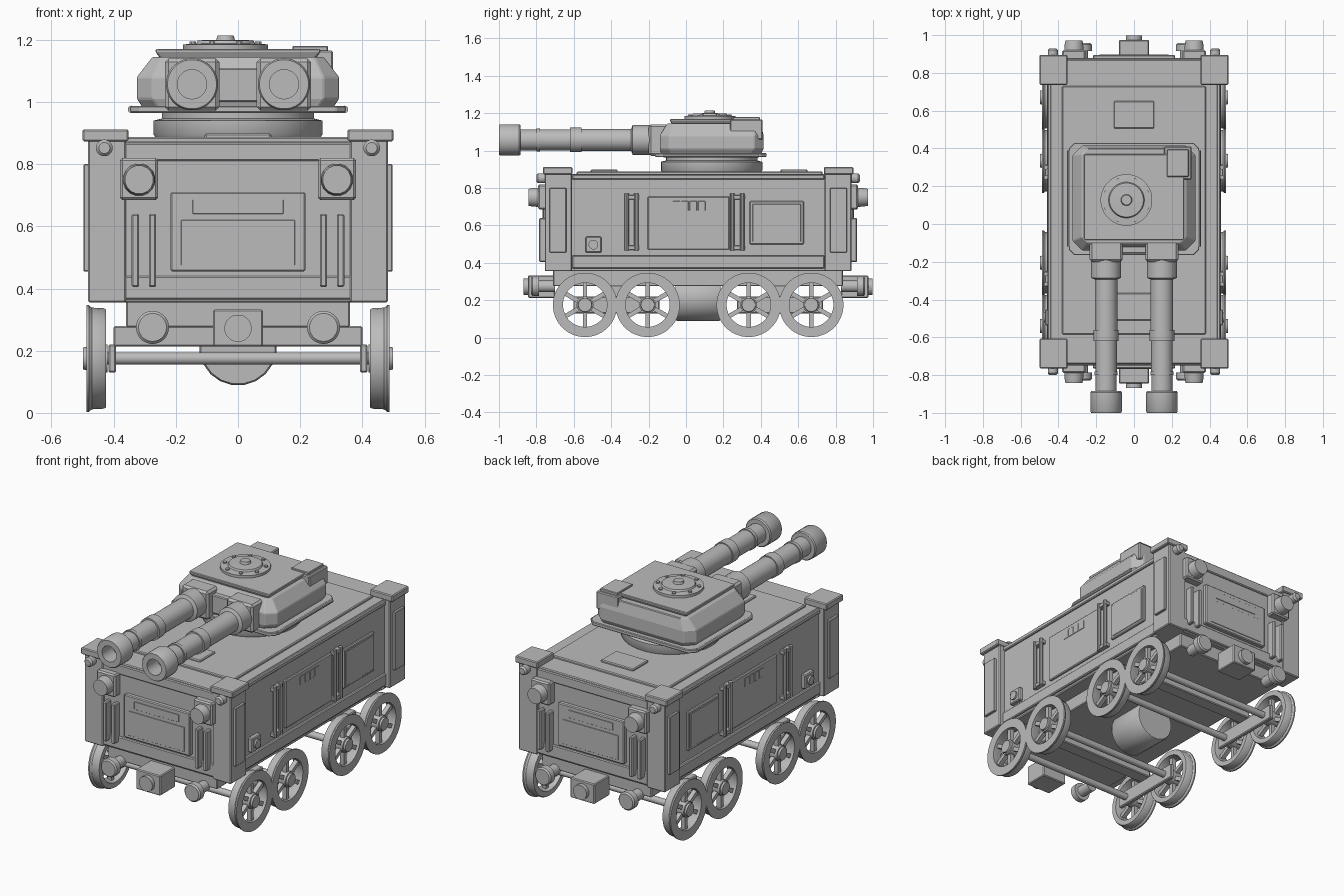
import bpy, bmesh, math
from mathutils import Matrix, Vector

if "Cube" in bpy.data.objects:
    bpy.data.objects.remove(bpy.data.objects["Cube"])

MID = 0.065  # middle of the hull along y
mat = bpy.data.materials.new("steel grey")
mat.diffuse_color = (0.5, 0.5, 0.5, 1)
mat.use_nodes = True
mat.node_tree.nodes["Principled BSDF"].inputs["Base Color"].default_value = mat.diffuse_color


def finish(name, bm, bevel=0.0, smooth=False):
    bmesh.ops.recalc_face_normals(bm, faces=bm.faces)
    me = bpy.data.meshes.new(name)
    bm.to_mesh(me)
    bm.free()
    ob = bpy.data.objects.new(name, me)
    bpy.context.collection.objects.link(ob)
    me.materials.append(mat)
    if bevel:
        m = ob.modifiers.new("bevel", 'BEVEL')
        m.width, m.segments, m.limit_method = bevel, 1, 'ANGLE'
    if smooth:
        bpy.context.view_layer.objects.active = ob
        ob.select_set(True)
        bpy.ops.object.shade_smooth_by_angle(angle=math.radians(35))
        ob.select_set(False)
    return ob


def box(name, x, y, z, bevel=0.005):
    bm = bmesh.new()
    size = (abs(x[1] - x[0]), abs(y[1] - y[0]), abs(z[1] - z[0]))
    mid = Vector(((x[0] + x[1]) / 2, (y[0] + y[1]) / 2, (z[0] + z[1]) / 2))
    bmesh.ops.create_cube(bm, size=1, matrix=Matrix.Translation(mid) @ Matrix.Diagonal((*size, 1)))
    return finish(name, bm, bevel)


def lathe(name, axis, centre, profile, seg=32, closed=False):
    """Spin (position along axis, radius) points; centre gives the other two coordinates."""
    bm = bmesh.new()
    k = 'xyz'.index(axis)
    rings = []
    for a, r in profile:
        ring = []
        for i in range(seg):
            t = 2 * math.pi * (i + 0.5) / seg
            co = [centre[0] + r * math.cos(t), centre[1] + r * math.sin(t)]
            co.insert(k, a)
            ring.append(bm.verts.new(co))
        rings.append(ring)
    pairs = list(zip(rings, rings[1:])) + ([(rings[-1], rings[0])] if closed else [])
    for p, q in pairs:
        for i in range(seg):
            j = (i + 1) % seg
            bm.faces.new((p[i], p[j], q[j], q[i]))
    if not closed:
        bm.faces.new(rings[0])
        bm.faces.new(rings[-1])
    return finish(name, bm, smooth=True)


def cyl(name, axis, centre, r, a0, a1, seg=24):
    return lathe(name, axis, centre, [(a0, r), (a1, r)], seg)


def loft(name, sections, bevel=0.004):
    """Stack chamfered rectangles: (half width, front y, back y, chamfer, z)."""
    bm = bmesh.new()
    rings = []
    for w, f, b, c, z in sections:
        pts = [(-w + c, f), (w - c, f), (w, f + c), (w, b - c),
               (w - c, b), (-w + c, b), (-w, b - c), (-w, f + c)]
        rings.append([bm.verts.new((px, py, z)) for px, py in pts])
    for p, q in zip(rings, rings[1:]):
        for i in range(8):
            bm.faces.new((p[i], p[(i + 1) % 8], q[(i + 1) % 8], q[i]))
    bm.faces.new(rings[0])
    bm.faces.new(rings[-1])
    return finish(name, bm, bevel)


# Hull, roof and chassis
box("hull", (-.445, .445), (-.74, .87), (.355, .875))
box("roof_plate", (-.38, .38), (-.585, .73), (.87, .888))
box("rear_roof_hatch", (-.107, .107), (.505, .65), (.88, .9))
box("front_roof_hatch", (-.107, .107), (-.51, -.365), (.88, .898))
box("chassis", (-.36, .36), (-.71, .84), (.275, .36))
lathe("under_tank", 'y', (0, .213), [(-.055, .12), (-.047, .125), (.177, .125), (.185, .12)], 20)

# Both ends of the hull, mirrored about the middle
for end in (-1, 1):
    def Y(y, end=end):
        return y if end < 0 else 2 * MID - y

    def R(a, b):
        return (Y(a), Y(b))
    box("end_panel", (-.217, .217), R(-.73, -.765), (.455, .71))
    box("end_panel_plate", (-.183, .183), R(-.76, -.768), (.475, .62), .001)
    box("end_panel_slot", (-.146, .146), R(-.76, -.768), (.64, .685), .001)
    box("end_lower_trim", (-.37, .37), R(-.73, -.75), (.365, .44))
    box("end_upper_trim", (-.37, .37), R(-.73, -.75), (.81, .868))
    box("coupling_box", (-.08, .08), R(-.70, -.845), (.213, .332))
    cyl("coupling_disc", 'y', (0, .272), .044, Y(-.84), Y(-.868))
    for s in (-1, 1):
        # Corner post with cap and side plate
        box("corner_post", (s * .36, s * .482), R(-.755, -.61), (.355, .88))
        box("corner_cap", (s * .352, s * .5), R(-.765, -.607), (.873, .912))
        box("post_plate", (s * .475, s * .497), R(-.73, -.64), (.455, .80), .003)
        lathe("corner_bolt", 'y', (s * .43, .852),
              [(Y(-.75), .027), (Y(-.79), .027), (Y(-.8), .018)], 16)
        # Lamp
        box("lamp_box", (s * .257, s * .38), R(-.73, -.79), (.685, .82), .008)
        lathe("lamp", 'y', (s * .318, .75),
              [(Y(-.78), .053), (Y(-.82), .05), (Y(-.842), .046)], 16)
        # Upright rails
        for x in (.33, .275):
            box("end_rail", (s * (x - .012), s * (x + .012)), R(-.73, -.785), (.405, .64))
        # Buffer
        lathe("buffer", 'y', (s * .275, .275),
              [(Y(-.70), .032), (Y(-.785), .032), (Y(-.785), .053), (Y(-.82), .053), (Y(-.828), .045)])

# Hull sides
for s in (-1, 1):
    box("side_trim", (s * .43, s * .46), (-.61, .74), (.37, .44))
    box("side_top_rail", (s * .43, s * .457), (-.61, .74), (.845, .872))
    box("large_side_panel", (s * .43, s * .458), (-.205, .233), (.47, .755))
    box("rear_side_panel", (s * .43, s * .458), (.34, .63), (.498, .73))
    box("rear_side_plate", (s * .45, s * .461), (.355, .615), (.513, .715), .002)
    for i in range(4):
        y = -.07 + i * .045
        box("vent_slot", (s * .454, s * .461), (y, y + .038), (.68, .73), .001)
    for y0 in (-.33, .235):
        for dy in (.012, .065):
            cyl("side_rail", 'z', (s * .466, y0 + dy), .012, .465, .77, 10)
        for z in (.48, .75):
            box("rail_bracket", (s * .43, s * .472), (y0, y0 + .08), (z - .012, z + .012), .003)
    box("side_lamp_box", (s * .43, s * .47), (-.537, -.452), (.455, .54))
    cyl("side_lamp", 'x', (-.495, .497), .026, s * .46, s * .48, 16)

# Wheels, axles and bogies
for yc in (-.54, -.205, .335, .67):
    cyl("axle", 'x', (yc, .175), .02, -.44, .44, 16)
    for s in (-1, 1):
        prof = [(.425, .128), (.425, .158), (.432, .162), (.47, .164),
                (.48, .172), (.488, .172), (.488, .118), (.475, .118)]
        lathe("wheel_rim", 'x', (yc, .175), [(s * a, r) for a, r in prof], 40, True)
        lathe("wheel_hub", 'x', (yc, .175),
              [(s * a, r) for a, r in ((.42, .045), (.485, .045), (.487, .038), (.498, .036))], 20)
        for i in range(3):
            ob = box("wheel_spokes", (s * .445, s * .472), (-.012, .012), (-.122, .122), 0)
            ob.location = (0, yc, .175)
            ob.rotation_euler.x = i * math.pi / 3
for yc in (-.3725, .5025):
    box("bogie_bolster", (-.4, .4), (yc - .04, yc + .04), (.213, .28))
    for s in (-1, 1):
        box("bogie_beam", (s * .392, s * .417), (yc - .23, yc + .23), (.13, .22))

# Turret ring and body
lathe("turret_ring", 'z', (0, .137),
      [(.88, .262), (.895, .272), (.94, .272), (.947, .245), (.97, .245)], 48)
loft("turret_base", [(.345, -.165, .43, .03, .965), (.345, -.165, .43, .03, .987)])
loft("turret_body", [(.305, -.13, .40, .05, .98), (.325, -.14, .415, .05, 1.01),
                     (.325, -.14, .415, .05, 1.08), (.275, -.1, .4, .03, 1.145)])
loft("turret_roof", [(.25, -.075, .36, .005, 1.14), (.265, -.085, .37, .005, 1.16),
                     (.265, -.085, .37, .005, 1.17)])
box("turret_locker", (.16, .305), (.235, .41), (1.06, 1.165))
box("turret_locker_lid", (.175, .29), (.25, .395), (1.16, 1.18), .003)
box("mantlet_bridge", (-.07, .07), (-.155, -.1), (1.0, 1.11))
for s in (-1, 1):
    cyl("base_rail", 'y', (s * .343, .976), .012, -.12, .39, 10)

# Commander hatch with ring of bolts
lathe("hatch", 'z', (-.04, .127),
      [(1.165, .137), (1.185, .137), (1.188, .095), (1.198, .09), (1.2, .03), (1.214, .026)], 32)
for i in range(8):
    t = math.pi * (i + .5) / 4
    cyl("hatch_bolt", 'z', (-.04 + .114 * math.cos(t), .127 + .114 * math.sin(t)), .011, 1.18, 1.194, 8)

# Twin guns with hollow muzzles
for s in (-1, 1):
    box("mantlet", (s * .06, s * .235), (-.2, -.09), (.972, 1.14), .012)
    lathe("gun_barrel", 'y', (s * .148, 1.057),
          [(-.19, .08), (-.285, .08), (-.293, .06), (-.56, .06), (-.56, .066), (-.62, .066),
           (-.62, .057), (-.78, .057), (-.78, .062), (-.8, .062), (-.8, .056), (-.885, .056),
           (-.885, .079), (-.892, .084), (-.992, .084), (-1.0, .079), (-1.0, .047), (-.9, .047)])
